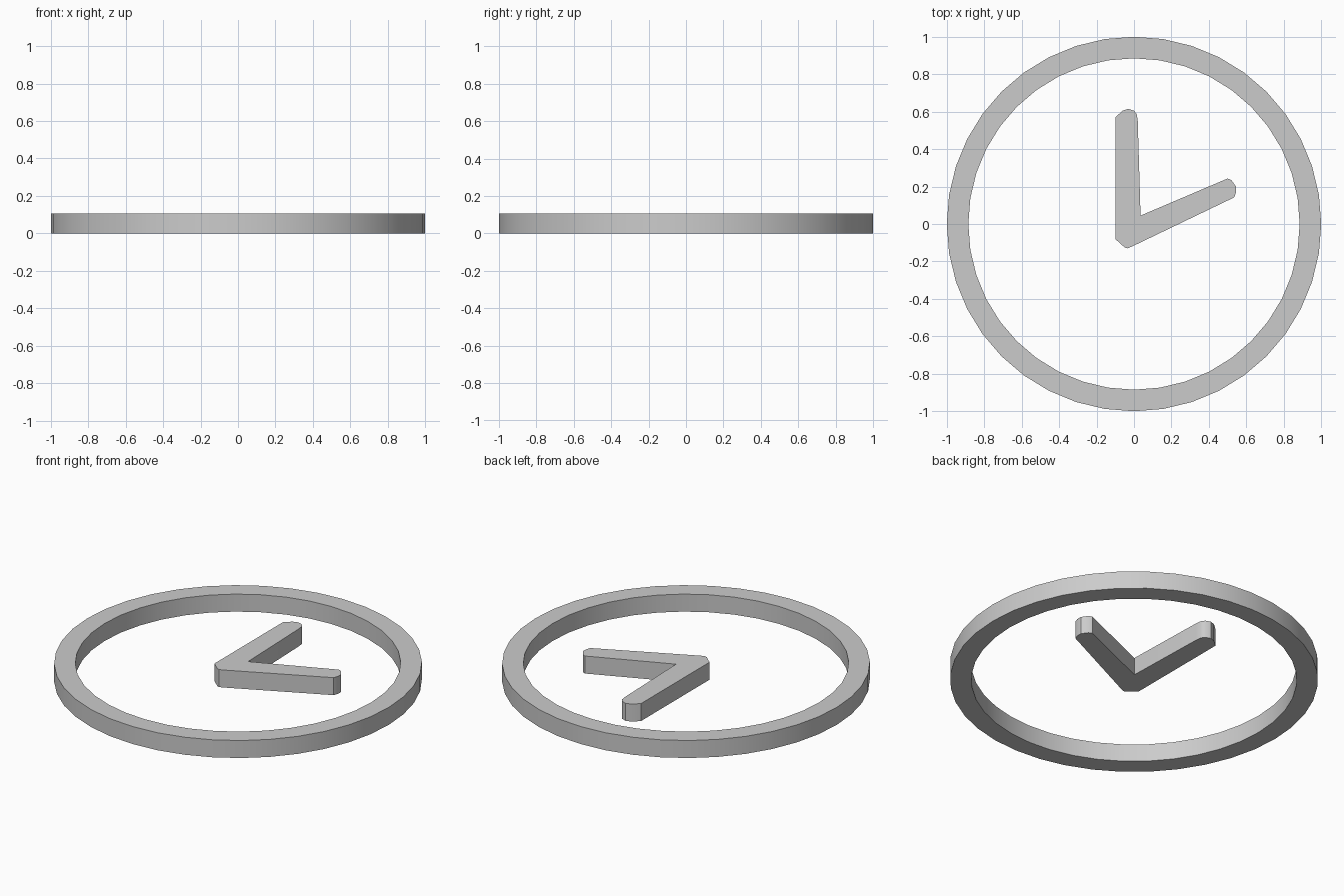
import bpy, bmesh, math

if "Cube" in bpy.data.objects:
    bpy.data.objects.remove(bpy.data.objects["Cube"])

HEIGHT = 0.105


def finish(bm, name):
    bmesh.ops.recalc_face_normals(bm, faces=bm.faces[:])
    mesh = bpy.data.meshes.new(name)
    bm.to_mesh(mesh)
    bm.free()
    obj = bpy.data.objects.new(name, mesh)
    bpy.context.collection.objects.link(obj)
    bpy.ops.object.select_all(action='DESELECT')
    obj.select_set(True)
    bpy.context.view_layer.objects.active = obj
    bpy.ops.object.shade_smooth_by_angle(angle=math.radians(35))
    return obj


def extrude_up(bm, faces):
    ext = bmesh.ops.extrude_face_region(bm, geom=faces)
    verts = [g for g in ext["geom"] if isinstance(g, bmesh.types.BMVert)]
    bmesh.ops.translate(bm, verts=verts, vec=(0, 0, HEIGHT))


# Round rim: flat annulus raised to full height
def make_rim(outer, inner, sides):
    bm = bmesh.new()
    loops = [[bm.verts.new((r * math.cos(2 * math.pi * i / sides),
                            r * math.sin(2 * math.pi * i / sides), 0))
              for i in range(sides)] for r in (outer, inner)]
    a, b = loops
    faces = [bm.faces.new((a[i], a[(i + 1) % sides], b[(i + 1) % sides], b[i]))
             for i in range(sides)]
    extrude_up(bm, faces)
    return finish(bm, "rim")


# Two joined hands: one outline with blunt rounded tips
def make_hands(outline):
    bm = bmesh.new()
    face = bm.faces.new([bm.verts.new((x, y, 0)) for x, y in outline])
    extrude_up(bm, [face])
    return finish(bm, "clock_hands")


make_rim(1.0, 0.885, 40)
make_hands([
    (-0.10, -0.08), (-0.05, -0.125), (-0.035, -0.13), (-0.01, -0.12),
    (0.535, 0.142), (0.545, 0.17), (0.545, 0.20), (0.52, 0.235), (0.50, 0.243),
    (0.035, 0.045),
    (0.02, 0.55), (0.015, 0.585), (0.0, 0.605), (-0.03, 0.615), (-0.06, 0.605),
    (-0.10, 0.57),
])
